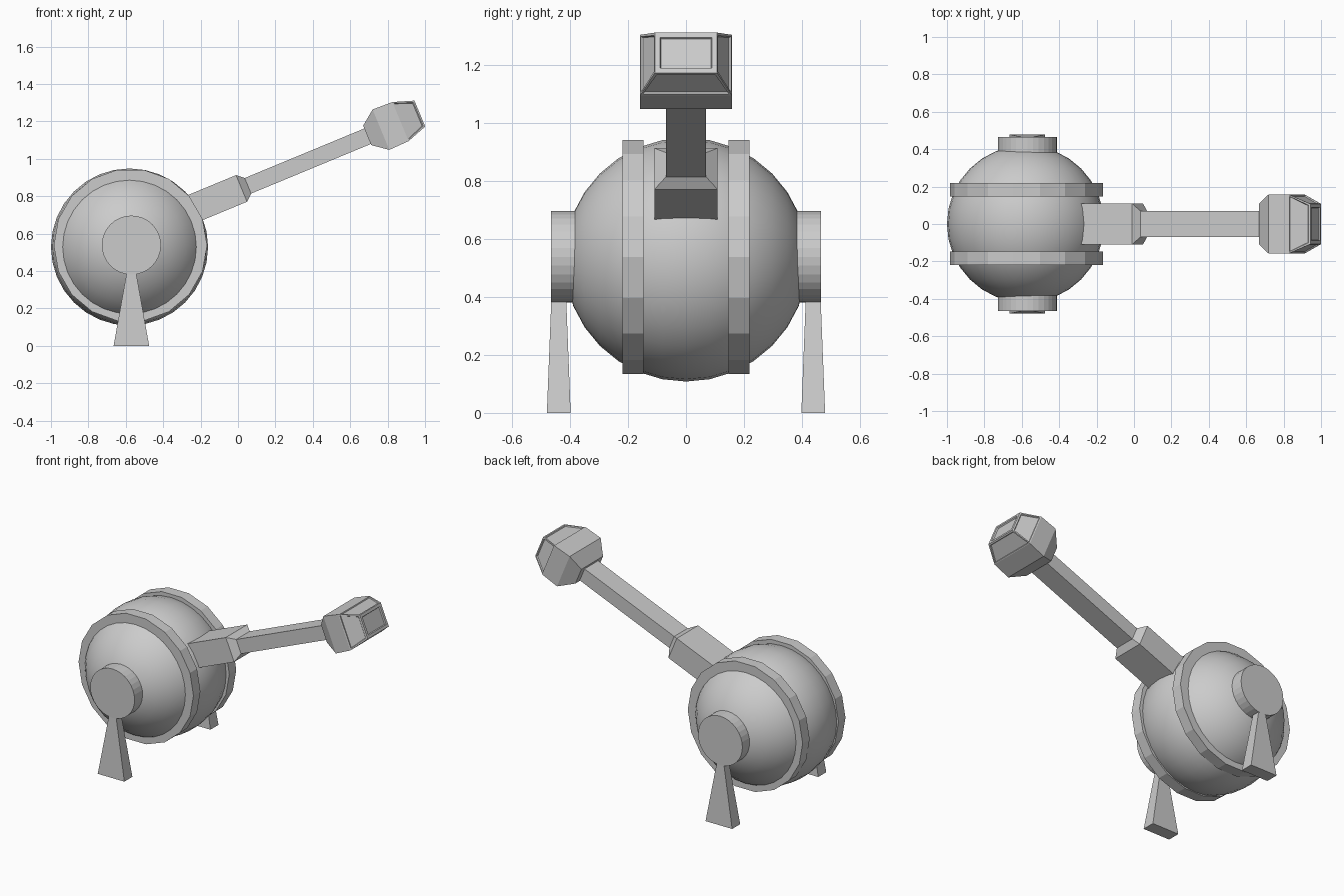
import bpy, bmesh
from math import radians
from mathutils import Matrix, Vector

if "Cube" in bpy.data.objects:
    bpy.data.objects.remove(bpy.data.objects["Cube"])


def make_object(name, bm, smooth=False):
    bmesh.ops.recalc_face_normals(bm, faces=bm.faces)
    mesh = bpy.data.meshes.new(name)
    bm.to_mesh(mesh)
    bm.free()
    if smooth:
        for p in mesh.polygons:
            p.use_smooth = True
    ob = bpy.data.objects.new(name, mesh)
    bpy.context.collection.objects.link(ob)
    return ob


def loft_box(sections, matrix):
    """Rectangular sections (distance, half width, half height) joined along local z."""
    bm = bmesh.new()
    loops = [[bm.verts.new(matrix @ Vector((sx * w, sy * h, d)))
              for sx, sy in ((-1, -1), (1, -1), (1, 1), (-1, 1))]
             for d, w, h in sections]
    bands = []
    for a, b in zip(loops, loops[1:]):
        bands.append([bm.faces.new((a[i], a[(i + 1) % 4], b[(i + 1) % 4], b[i]))
                      for i in range(4)])
    bm.faces.new(loops[0])
    end = bm.faces.new(loops[-1])
    bmesh.ops.recalc_face_normals(bm, faces=bm.faces)
    return bm, bands, end


def lathe_y(name, profile, sides, cx, cz, closed=False):
    """Spin (radius, y) points about the y axis."""
    bm = bmesh.new()
    loops = []
    for r, y in profile:
        loops.append([bm.verts.new(Vector((cx, y, cz)) +
                      Matrix.Rotation(radians(360 * i / sides), 3, 'Y') @ Vector((r, 0, 0)))
                      for i in range(sides)])
    pairs = list(zip(loops, loops[1:]))
    if closed:
        pairs.append((loops[-1], loops[0]))
    else:
        bm.faces.new(loops[0])
        bm.faces.new(loops[-1])
    for a, b in pairs:
        for i in range(sides):
            j = (i + 1) % sides
            bm.faces.new((a[i], a[j], b[j], b[i]))
    return make_object(name, bm)


# Round body
bm = bmesh.new()
bmesh.ops.create_uvsphere(bm, u_segments=32, v_segments=16, radius=0.42,
                          matrix=Matrix.Translation((-0.58, 0, 0.528)) @
                          Matrix.Rotation(radians(90), 4, 'X'))
make_object("body", bm, smooth=True)

# Paired bands, side discs and legs
for side, tag in ((-1, "front"), (1, "back")):
    lathe_y(tag + "_band", [(0.41, side * 0.147), (0.41, side * 0.218),
                            (0.345, side * 0.218), (0.345, side * 0.147)],
            18, -0.575, 0.537, closed=True)
    lathe_y(tag + "_pivot_disc", [(0.158, side * 0.38), (0.158, side * 0.465)],
            32, -0.57, 0.538)
    bm, _, _ = loft_box([(0, 0.095, 0.041), (0.42, 0.02, 0.0245)],
                        Matrix.Translation((-0.57, side * 0.4385, 0)))
    make_object(tag + "_leg", bm)

# Arm frame: local z runs along the arm, x across, y up from the arm
a = radians(22.5)
along = Vector((1, 0, 0)) @ Matrix.Rotation(a, 3, 'Y')
across = Vector((0, 1, 0))
up = along.cross(across)
arm = Matrix((across, up, along)).transposed().to_4x4()
arm.translation = Vector((0.697, 0, 1.122))

# Thick collar tapering into the thin arm
bm, _, _ = loft_box([(-1.12, 0.109, 0.077), (-0.734, 0.109, 0.077),
                     (-0.697, 0.069, 0.045), (0.02, 0.069, 0.045)], arm)
make_object("arm", bm)

# Head with recessed panels on the tip and tapered faces
bm, bands, tip = loft_box([(-0.005, 0.11, 0.056), (0.075, 0.158, 0.117),
                           (0.188, 0.158, 0.113), (0.3, 0.107, 0.075)],
                          arm @ Matrix.Translation((0, 0.005, 0)))
bmesh.ops.inset_individual(bm, faces=bands[2], thickness=0.012)
bmesh.ops.inset_individual(bm, faces=bands[2], thickness=0.004, depth=-0.007)
bmesh.ops.inset_individual(bm, faces=[tip], thickness=0.025)
bmesh.ops.inset_individual(bm, faces=[tip], thickness=0.005, depth=-0.008)
make_object("head", bm)
